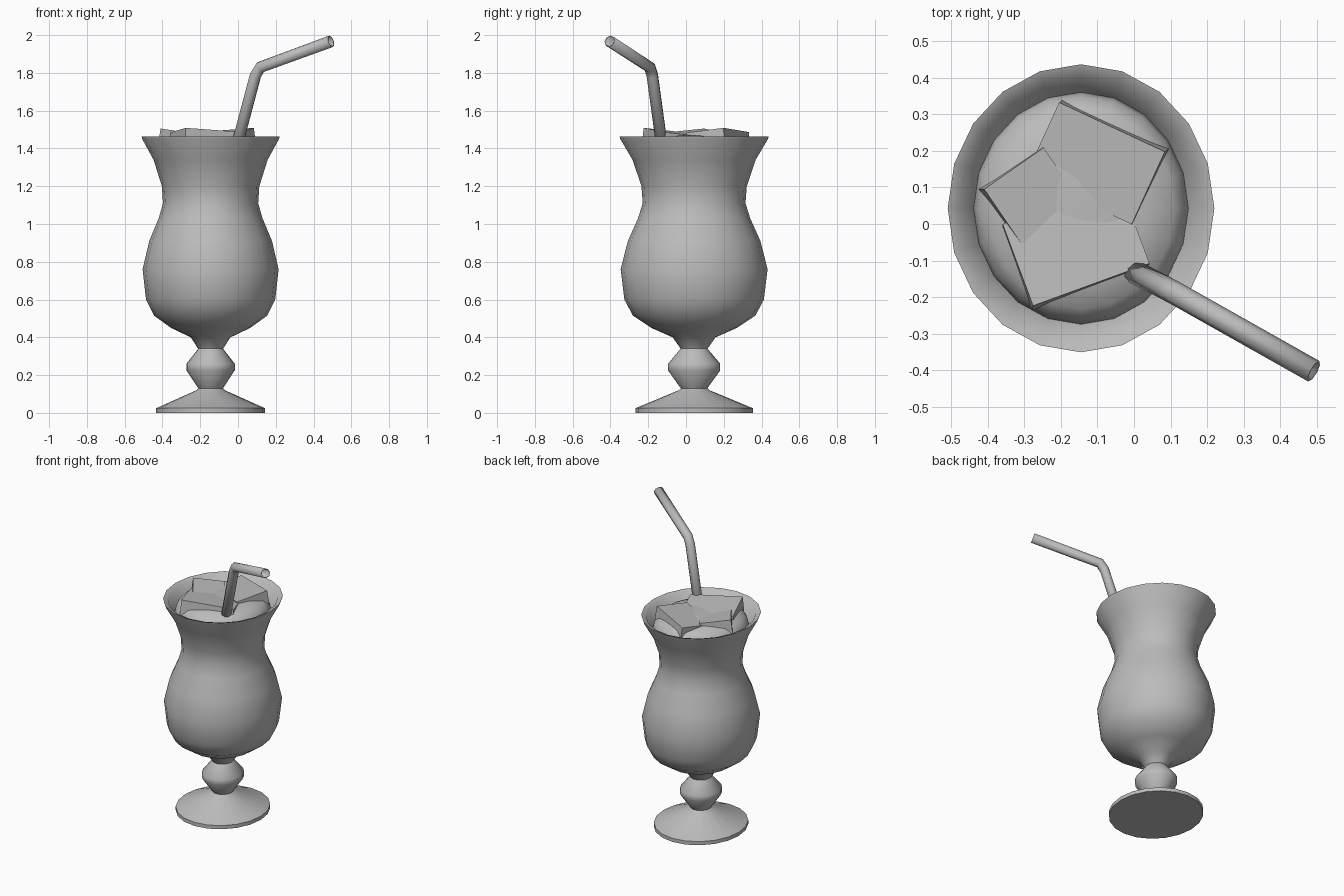
import bpy, bmesh, math
from mathutils import Euler, Vector

old = bpy.data.objects.get("Cube")
if old:
    bpy.data.objects.remove(old, do_unlink=True)

CENTER = Vector((-0.145, 0.043, 0))
STRETCH_Y = 1.08

grey = bpy.data.materials.new("plain_grey")
grey.use_nodes = True
COLOR = (0.5, 0.5, 0.5, 1)
grey.diffuse_color = COLOR
grey.node_tree.nodes["Principled BSDF"].inputs["Base Color"].default_value = COLOR


def finish(obj, angle):
    obj.data.materials.clear()
    obj.data.materials.append(grey)
    bpy.ops.object.select_all(action='DESELECT')
    obj.select_set(True)
    bpy.context.view_layer.objects.active = obj
    bpy.ops.object.shade_smooth_by_angle(angle=math.radians(angle))


def lathe(name, profile, angle, sides=20):
    """Spin a (radius, height) profile around the glass axis."""
    bm = bmesh.new()
    verts = [bm.verts.new((r, 0, z)) for r, z in profile]
    edges = [bm.edges.new(pair) for pair in zip(verts, verts[1:])]
    bmesh.ops.spin(bm, geom=verts + edges, axis=(0, 0, 1), cent=(0, 0, 0),
                   angle=math.tau, steps=sides, use_duplicate=False)
    bmesh.ops.remove_doubles(bm, verts=bm.verts[:], dist=0.0005)
    bmesh.ops.scale(bm, vec=(1, STRETCH_Y, 1), verts=bm.verts[:])
    bmesh.ops.translate(bm, vec=CENTER, verts=bm.verts[:])
    bmesh.ops.recalc_face_normals(bm, faces=bm.faces[:])
    mesh = bpy.data.meshes.new(name)
    bm.to_mesh(mesh)
    bm.free()
    obj = bpy.data.objects.new(name, mesh)
    bpy.context.collection.objects.link(obj)
    finish(obj, angle)


# Footed glass: foot, knobbed stem, bulb, waist, flared rim and inner wall
lathe("glass", [
    (0, 0), (0.288, 0), (0.288, 0.025), (0.075, 0.12), (0.065, 0.13),
    (0.128, 0.225), (0.128, 0.26), (0.066, 0.34), (0.105, 0.4),
    (0.21, 0.45), (0.3, 0.515), (0.342, 0.6), (0.36, 0.76), (0.325, 0.91),
    (0.275, 1.03), (0.252, 1.11), (0.258, 1.2), (0.302, 1.34),
    (0.362, 1.45), (0.365, 1.462), (0.335, 1.45), (0.28, 1.34),
    (0.235, 1.2), (0, 1.19)], 60)

# Crushed ice mound filling the glass
lathe("ice_mound", [
    (0.235, 1.22), (0.296, 1.36), (0.285, 1.41), (0.255, 1.445),
    (0.18, 1.468), (0.08, 1.475), (0, 1.477)], 60)


# Tilted ice slabs breaking the surface
def ice_slab(name, location, size, tilt):
    bm = bmesh.new()
    bmesh.ops.create_cube(bm, size=1)
    bmesh.ops.scale(bm, vec=size, verts=bm.verts[:])
    bmesh.ops.rotate(bm, matrix=Euler([math.radians(a) for a in tilt]).to_matrix(),
                     verts=bm.verts[:])
    bmesh.ops.translate(bm, vec=location, verts=bm.verts[:])
    mesh = bpy.data.meshes.new(name)
    bm.to_mesh(mesh)
    bm.free()
    obj = bpy.data.objects.new(name, mesh)
    bpy.context.collection.objects.link(obj)
    finish(obj, 30)


ice_slab("ice_slab_front", (-0.16, -0.06, 1.435), (0.34, 0.24, 0.1), (-6, 4, 20))
ice_slab("ice_slab_back", (-0.1, 0.17, 1.435), (0.32, 0.22, 0.1), (7, -4, -25))
ice_slab("ice_slab_side", (-0.28, 0.07, 1.435), (0.2, 0.2, 0.1), (5, 7, 35))

# Bent, hollow drinking straw
path = [(-0.05, -0.105, 1.25), (0.092, -0.178, 1.785),
        (0.118, -0.192, 1.83), (0.492, -0.403, 1.967)]
curve = bpy.data.curves.new("straw", 'CURVE')
curve.dimensions = '3D'
curve.bevel_depth = 0.032
curve.bevel_resolution = 2
spline = curve.splines.new('POLY')
spline.points.add(len(path) - 1)
for point, co in zip(spline.points, path):
    point.co = (*co, 1)
straw = bpy.data.objects.new("straw", curve)
bpy.context.collection.objects.link(straw)
bpy.ops.object.select_all(action='DESELECT')
straw.select_set(True)
bpy.context.view_layer.objects.active = straw
bpy.ops.object.convert(target='MESH')
straw = bpy.context.view_layer.objects.active
finish(straw, 50)
wall = straw.modifiers.new("wall", 'SOLIDIFY')
wall.thickness = 0.006
wall.offset = -1
